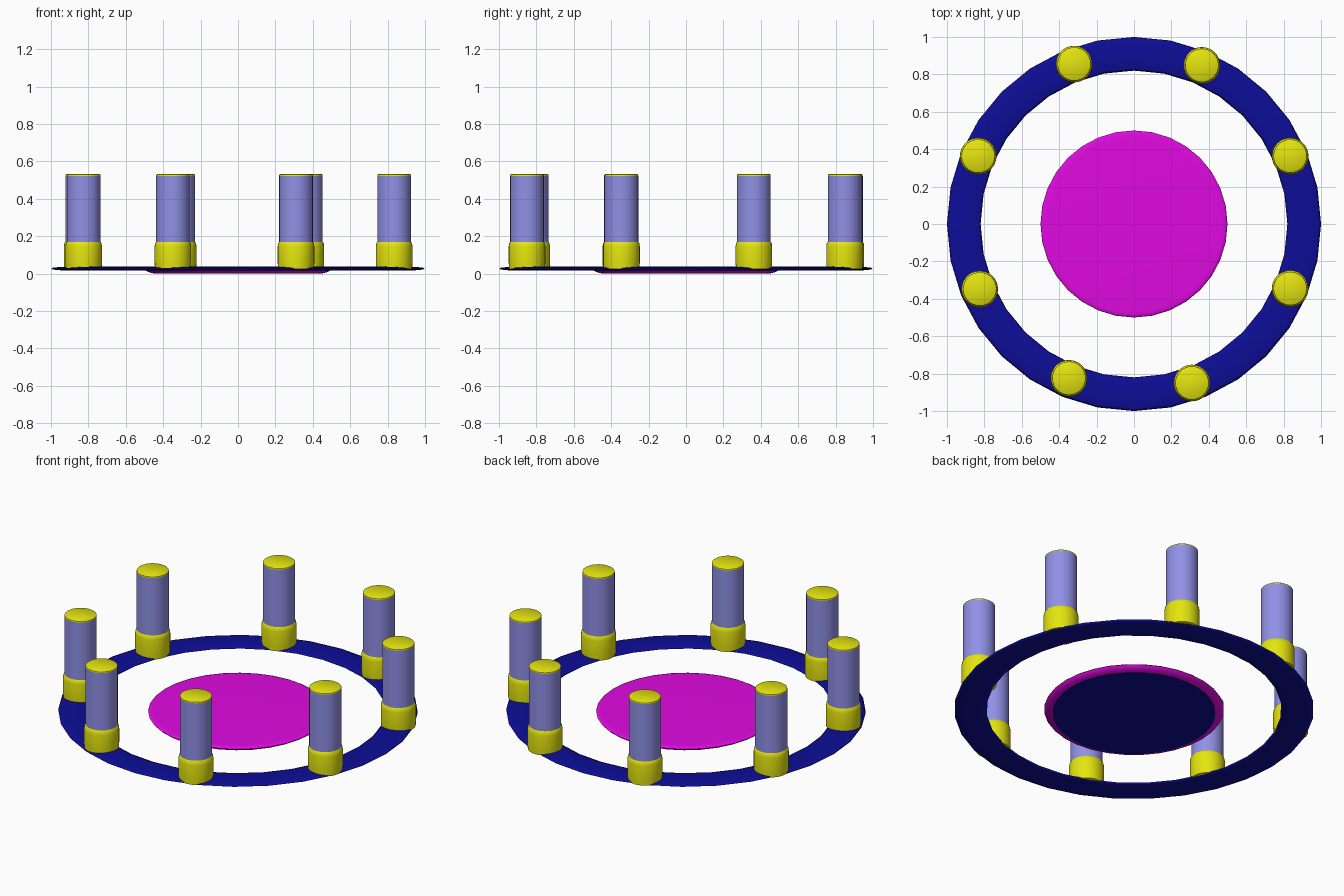
import bpy, bmesh, math

if "Cube" in bpy.data.objects:
    bpy.data.objects.remove(bpy.data.objects["Cube"])


def material(name, rgb):
    m = bpy.data.materials.new(name)
    m.diffuse_color = (*rgb, 1)
    m.use_nodes = True
    m.node_tree.nodes["Principled BSDF"].inputs["Base Color"].default_value = m.diffuse_color
    return m


navy = material("navy", (0.004, 0.004, 0.31))
magenta = material("magenta", (0.75, 0.003, 0.75))
yellow = material("yellow", (0.78, 0.78, 0.005))
lavender = material("lavender", (0.28, 0.28, 0.8))


def lathe(name, profile, mat, sides=32, closed=False, angle=40):
    """Revolve (radius, z) points about z; caps the ends unless closed into a ring."""
    bm = bmesh.new()
    rings = [[bm.verts.new((r * math.cos(2 * math.pi * i / sides),
                            r * math.sin(2 * math.pi * i / sides), z))
              for i in range(sides)] for r, z in profile]
    pairs = list(zip(rings, rings[1:]))
    if closed:
        pairs.append((rings[-1], rings[0]))
    else:
        bm.faces.new(rings[0][::-1])
        bm.faces.new(rings[-1])
    for a, b in pairs:
        for i in range(sides):
            j = (i + 1) % sides
            bm.faces.new((a[i], a[j], b[j], b[i]))
    bmesh.ops.recalc_face_normals(bm, faces=bm.faces)
    mesh = bpy.data.meshes.new(name)
    bm.to_mesh(mesh)
    bm.free()
    mesh.materials.append(mat)
    obj = bpy.data.objects.new(name, mesh)
    bpy.context.collection.objects.link(obj)
    bpy.ops.object.select_all(action='DESELECT')
    obj.select_set(True)
    bpy.context.view_layer.objects.active = obj
    bpy.ops.object.shade_smooth_by_angle(angle=math.radians(angle))
    return obj


# Flattened outer ring with an elliptical section
section = [(0.91 + 0.09 * math.cos(math.tau * k / 12),
            0.027 + 0.01 * math.sin(math.tau * k / 12)) for k in range(12)]
lathe("outer_ring", section, navy, closed=True, angle=180)

# Central round-edged disc and its dark underside
lathe("center_disc", [(0.453, 0.002), (0.478, 0.008), (0.494, 0.017), (0.5, 0.025),
                      (0.496, 0.03), (0.485, 0.033), (0.465, 0.034)], magenta, angle=60)
lathe("disc_underside", [(0.453, 0.0), (0.453, 0.002)], navy)

# Eight posts: base collar, shaft and top cap
positions = [(-0.32, 0.855), (0.363, 0.848), (0.835, 0.363), (0.835, -0.345),
             (0.31, -0.85), (-0.348, -0.825), (-0.825, -0.348), (-0.833, 0.363)]
parts = [
    ("post_base", [(0.096, 0.025), (0.098, 0.06), (0.098, 0.145), (0.095, 0.163),
                   (0.089, 0.172)], yellow),
    ("post_shaft", [(0.09, 0.165), (0.09, 0.523)], lavender),
    ("post_cap", [(0.09, 0.523), (0.089, 0.529), (0.083, 0.533)], yellow),
]
for n, (x, y) in enumerate(positions, 1):
    for name, profile, mat in parts:
        lathe(f"{name}_{n}", profile, mat).location = (x, y, 0)
